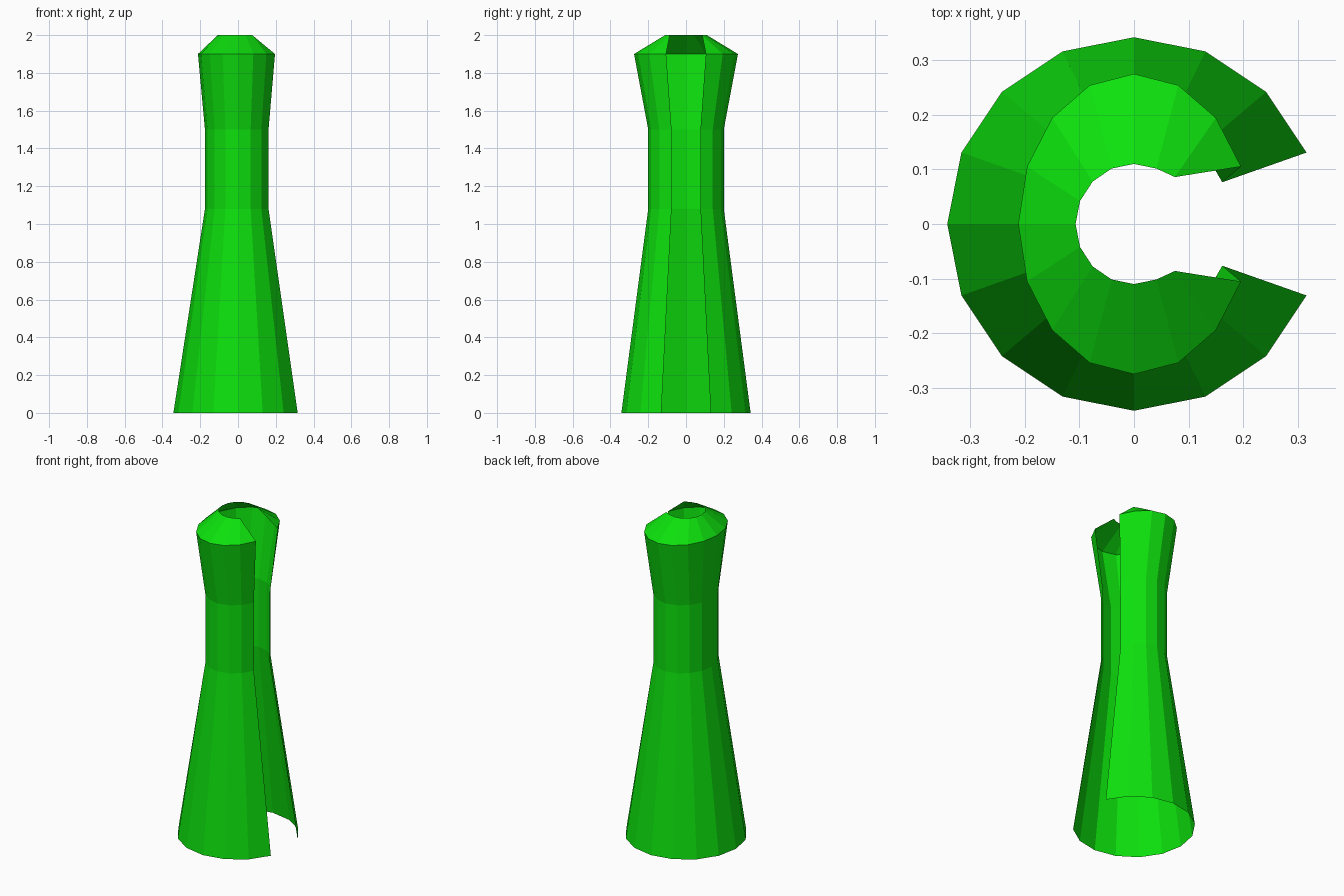
import bpy, bmesh
from math import cos, sin, pi

cube = bpy.data.objects.get("Cube")
if cube:
    bpy.data.objects.remove(cube, do_unlink=True)

# Single green material
green = bpy.data.materials.new("bright_green")
green.use_nodes = True
colour = (0.004, 0.75, 0.004, 1)
green.diffuse_color = colour
green.node_tree.nodes["Principled BSDF"].inputs["Base Color"].default_value = colour

SIDES = 16
# Oval sections: height, x radius, y radius
sections = [(0, 0.342, 0.342), (1.08, 0.175, 0.2), (1.5, 0.175, 0.2),
            (1.9, 0.212, 0.275), (2.0, 0.107, 0.11)]

bm = bmesh.new()
rings = []
for z, rx, ry in sections:
    rings.append([bm.verts.new((rx * cos(2 * pi * i / SIDES), ry * sin(2 * pi * i / SIDES), z))
                  for i in range(SIDES)])

# Top rim ends in a triangle on each side of the slot
top = rings[-1]
for end, neighbour, side in ((1, 2, 1), (SIDES - 1, SIDES - 2, -1)):
    top[neighbour].co = (0.075, 0.086 * side, 2.0)
    bm.verts.remove(top[end])
    top[end] = top[neighbour]

# Open shell wall, leaving the two panels facing +x as a slot
for low, high in zip(rings, rings[1:]):
    for i in range(1, SIDES - 1):
        corners = [low[i], low[i + 1], high[i + 1], high[i]]
        bm.faces.new(list(dict.fromkeys(corners)))

# Bare rim edges bridging the slot at the foot and the top
for ring in (rings[0], rings[-1]):
    for i in (1, -1):
        bm.edges.new((ring[0], ring[i]))
for ring in rings[1:-1]:
    bm.verts.remove(ring[0])

mesh = bpy.data.meshes.new("slotted_tower")
bm.to_mesh(mesh)
bm.free()
mesh.materials.append(green)
tower = bpy.data.objects.new("slotted_tower", mesh)
bpy.context.collection.objects.link(tower)
